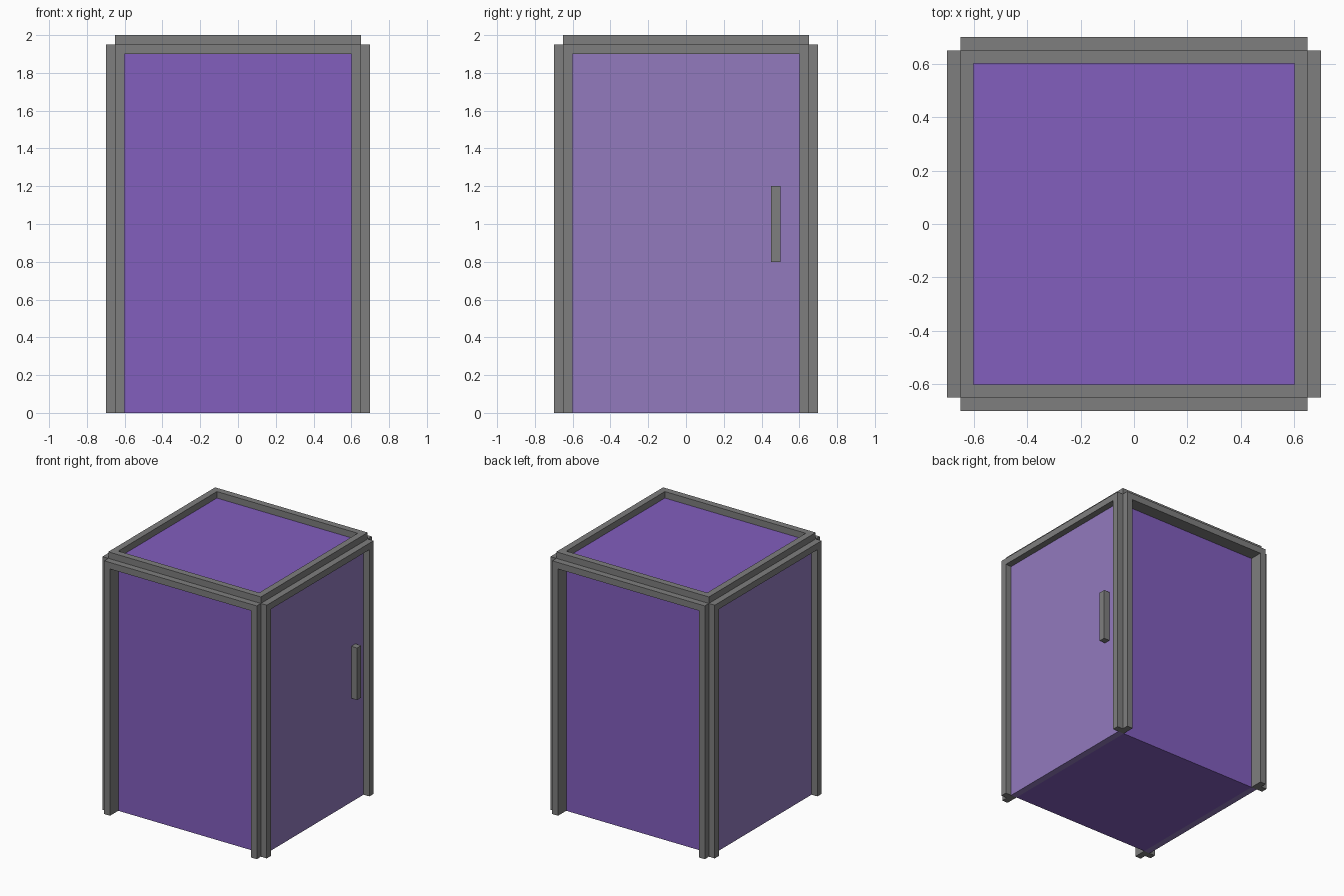
import bpy, bmesh, math
from mathutils import Matrix, Vector

cube = bpy.data.objects.get("Cube")
if cube:
    bpy.data.objects.remove(cube, do_unlink=True)


def material(name, rgb):
    m = bpy.data.materials.new(name)
    m.use_nodes = True
    m.diffuse_color = (*rgb, 1)
    m.node_tree.nodes["Principled BSDF"].inputs["Base Color"].default_value = (*rgb, 1)
    return m


GREY = material("frame grey", (0.21, 0.21, 0.21))
PURPLE = material("deep purple", (0.223, 0.112, 0.515))
PALE = material("pale purple", (0.287, 0.195, 0.515))


def finish(name, bm, mat):
    bmesh.ops.recalc_face_normals(bm, faces=bm.faces)
    mesh = bpy.data.meshes.new(name)
    bm.to_mesh(mesh)
    bm.free()
    mesh.materials.append(mat)
    ob = bpy.data.objects.new(name, mesh)
    bpy.context.collection.objects.link(ob)
    return ob


def box(name, lo, hi, mat):
    bm = bmesh.new()
    bmesh.ops.create_cube(bm, size=1)
    lo, hi = Vector(lo), Vector(hi)
    size = hi - lo
    for v in bm.verts:
        v.co = (lo + hi) / 2 + Vector(a * b for a, b in zip(v.co, size))
    return finish(name, bm, mat)


def prism(bm, faces, vec):
    """Extrude flat faces along vec into a closed solid."""
    out = bmesh.ops.extrude_face_region(bm, geom=faces, use_keep_orig=True)
    verts = [g for g in out["geom"] if isinstance(g, bmesh.types.BMVert)]
    bmesh.ops.translate(bm, verts=verts, vec=vec)


OUT, EDGE, IN = 0.70, 0.65, 0.60   # frame front, frame half width, opening half width
TOP, OPEN_TOP = 1.95, 1.90


def wall_frame(name, inner, degrees):
    """Two posts and a top bar, open at the floor, turned to face one side."""
    outline = [(-EDGE, 0), (-EDGE, TOP), (EDGE, TOP), (EDGE, 0),
               (IN, 0), (IN, OPEN_TOP), (-IN, OPEN_TOP), (-IN, 0)]
    bm = bmesh.new()
    face = bm.faces.new([bm.verts.new((x, -OUT, z)) for x, z in outline])
    prism(bm, [face], (0, OUT - inner, 0))
    bm.transform(Matrix.Rotation(math.radians(degrees), 4, 'Z'))
    return finish(name, bm, GREY)


# Main body, with front, back, roof and floor in one colour
box("cabin_body", (-IN, -IN, 0), (IN, IN, TOP), PURPLE)

# Paler side panels, standing proud of the body
box("left_panel", (IN, -IN, 0), (EDGE, IN, TOP), PALE)
box("right_panel", (-EDGE, -IN, 0), (-IN, IN, TOP), PALE)

# Frames around the four walls
wall_frame("front_frame", IN, 0)
wall_frame("left_frame", EDGE, 90)
wall_frame("back_frame", IN, 180)
wall_frame("right_frame", EDGE, 270)

# Raised rim around the roof
bm = bmesh.new()
outer = [bm.verts.new((x * EDGE, y * EDGE, TOP)) for x, y in ((-1, -1), (1, -1), (1, 1), (-1, 1))]
inner = [bm.verts.new((v.co.x * IN / EDGE, v.co.y * IN / EDGE, TOP)) for v in outer]
ring = [bm.faces.new((outer[i], outer[(i + 1) % 4], inner[(i + 1) % 4], inner[i])) for i in range(4)]
prism(bm, ring, (0, 0, 0.05))
finish("roof_rim", bm, GREY)

# Upright door handle
box("door_handle", (EDGE, 0.45, 0.8), (OUT, 0.50, 1.2), GREY)
